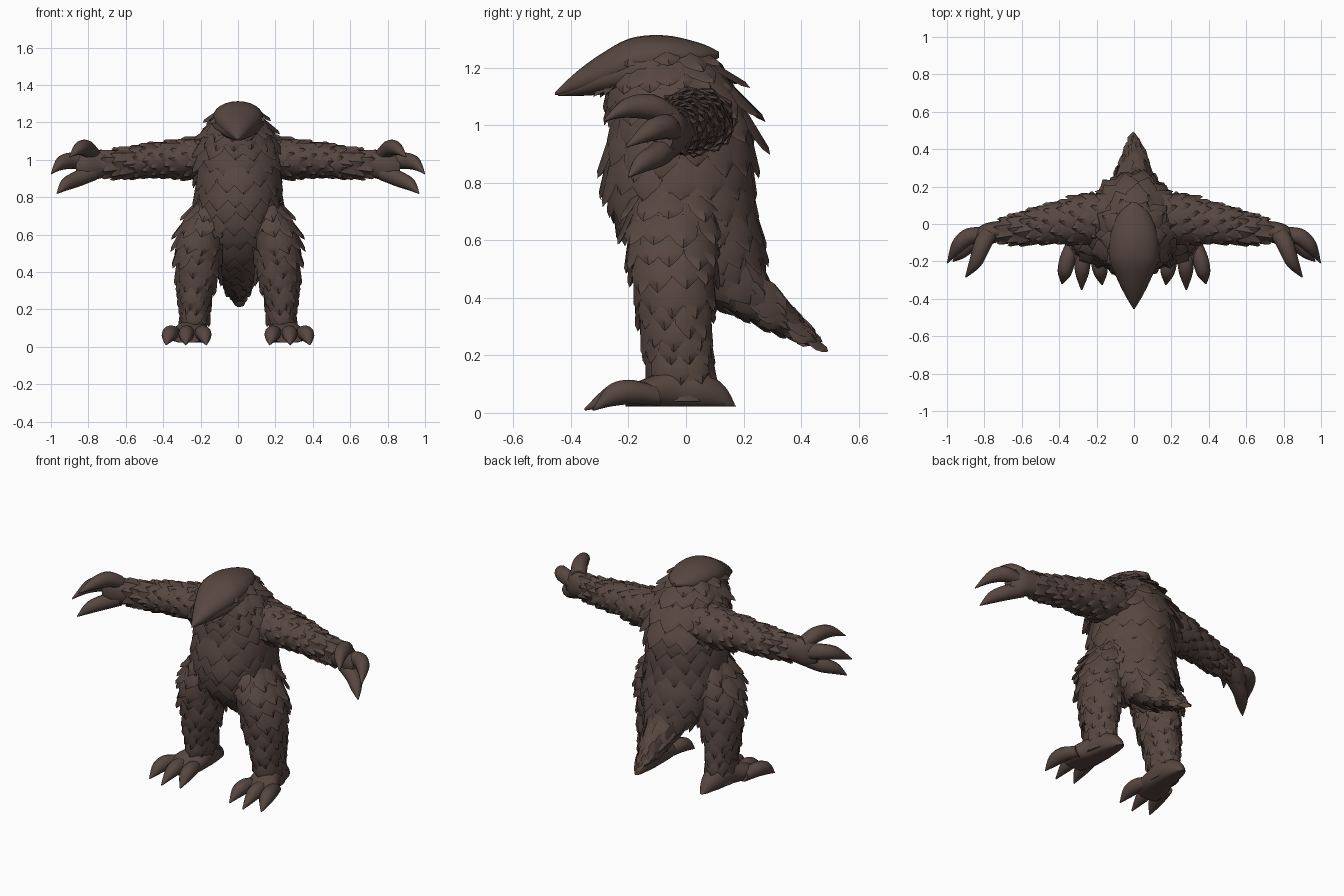
import bpy, bmesh, math, random
from mathutils import Vector

random.seed(4)
if "Cube" in bpy.data.objects:
    bpy.data.objects.remove(bpy.data.objects["Cube"], do_unlink=True)

BROWN = (0.095, 0.062, 0.052, 1)
brown = bpy.data.materials.new("dark_brown")
brown.use_nodes = True
brown.diffuse_color = BROWN
bsdf = brown.node_tree.nodes["Principled BSDF"]
bsdf.inputs["Base Color"].default_value = BROWN
bsdf.inputs["Roughness"].default_value = 0.8

X, Y, Z = Vector((1, 0, 0)), Vector((0, 1, 0)), Vector((0, 0, 1))


class Loft:
    """Smooth tube through stations (x, y, z, radius_u, radius_v)."""

    def __init__(self, stations, u, v):
        self.s, self.u, self.v = stations, u, v
        self.end = len(stations) - 1

    def station(self, t):
        t = min(max(t, 0), self.end)
        i = min(int(t), self.end - 1)
        f = t - i
        a, b, c, d = (self.s[min(max(i + k, 0), self.end)] for k in (-1, 0, 1, 2))
        return [0.5 * (2 * q + (r - p) * f + (2 * p - 5 * q + 4 * r - w) * f * f
                       + (3 * q - p - 3 * r + w) * f ** 3)
                for p, q, r, w in zip(a, b, c, d)]

    def point(self, t, ang):
        x, y, z, ru, rv = self.station(t)
        return (Vector((x, y, z)) + self.u * max(ru, .002) * math.cos(ang)
                + self.v * max(rv, .002) * math.sin(ang))

    def frame(self, t, ang):
        flow = (self.point(t + .05, ang) - self.point(t - .05, ang)).normalized()
        across = (self.point(t, ang + .05) - self.point(t, ang - .05)).normalized()
        normal = across.cross(flow).normalized()
        centre = Vector(self.station(t)[:3])
        if normal.dot(self.point(t, ang) - centre) < 0:
            normal = -normal
        return flow, flow.cross(normal).normalized(), normal

    def skin(self, bm, sides=20, steps=5, floor=None):
        rings = []
        for k in range(self.end * steps + 1):
            ring = [self.point(k / steps, math.tau * j / sides) for j in range(sides)]
            if floor is not None:
                for p in ring:
                    p.z = max(p.z, floor)
            rings.append([bm.verts.new(p) for p in ring])
        for a, b in zip(rings, rings[1:]):
            for j in range(sides):
                n = (j + 1) % sides
                bm.faces.new((a[j], a[n], b[n], b[j]))
        bm.faces.new(rings[0])
        bm.faces.new(rings[-1])

    def feathers(self, bm, length, width, gap, start, stop):
        """Overlapping staggered rows, all pointing along the tube."""
        t, row = start, 0
        while t < stop:
            st = self.station(t)
            size = min(1, .45 + (st[3] + st[4]) * 2.2)
            around = math.pi * (st[3] + st[4])
            count = max(5, round(around / (width * size * .8)))
            for j in range(count):
                ang = math.tau * (j + .5 * (row % 2) + random.uniform(-.15, .15)) / count
                shift = random.uniform(-.2, .2) * gap
                feather(bm, self.point(t, ang), self.frame(t, ang), shift,
                        length * size * random.uniform(.88, 1.12), width * size)
            a, b = (Vector(self.station(q)[:3]) for q in (t, t + .05))
            t += .05 * gap * size / max((b - a).length, .002)
            row += 1


def feather(bm, root, axes, shift, length, width):
    """Pointed leaf with a raised spine and a closed underside."""
    flow, across, normal = axes
    left, spine, right = [], [], []
    for s, w in ((0, .35), (.35, .54), (.62, .48), (.84, .22)):
        base = root + flow * (shift + s * length)
        lift = length * (.17 * s - .03)
        left.append(bm.verts.new(base + across * w * width + normal * (lift - .008)))
        spine.append(bm.verts.new(base + normal * (lift + .01)))
        right.append(bm.verts.new(base - across * w * width + normal * (lift - .008)))
    tip = bm.verts.new(root + flow * (shift + length) + normal * length * .14)
    for k in range(3):
        bm.faces.new((left[k], spine[k], spine[k + 1], left[k + 1]))
        bm.faces.new((spine[k], right[k], right[k + 1], spine[k + 1]))
        bm.faces.new((left[k], left[k + 1], right[k + 1], right[k]))
    bm.faces.new((left[3], spine[3], tip))
    bm.faces.new((spine[3], right[3], tip))
    bm.faces.new((left[3], tip, right[3]))
    bm.faces.new((left[0], right[0], spine[0]))


def finish(name, bm, mirrored=False):
    bmesh.ops.recalc_face_normals(bm, faces=bm.faces)
    mesh = bpy.data.meshes.new(name)
    bm.to_mesh(mesh)
    bm.free()
    mesh.materials.append(brown)
    ob = bpy.data.objects.new(name, mesh)
    bpy.context.collection.objects.link(ob)
    bpy.ops.object.select_all(action='DESELECT')
    ob.select_set(True)
    bpy.context.view_layer.objects.active = ob
    bpy.ops.object.shade_smooth_by_angle(angle=math.radians(50))
    if mirrored:
        mod = ob.modifiers.new("other_side", 'MIRROR')
        mod.use_mirror_merge = False


def claw(name, path):
    """Curved digit: thick at the root, pointed at the tip."""
    d = Vector(path[-1][:3]) - Vector(path[0][:3])
    u = d.cross(Z).normalized()
    bm = bmesh.new()
    Loft([(*p, p[3]) for p in path], u, u.cross(d).normalized()).skin(bm, 12, 5, .004)
    finish(name, bm, True)


# Torso flowing into the tail
bm = bmesh.new()
torso = Loft([(0, -.07, 1.25, .10, .12), (0, -.05, 1.16, .17, .195),
              (0, -.02, 1.05, .215, .23), (0, -.02, .94, .22, .245),
              (0, -.02, .8, .22, .245), (0, .015, .65, .215, .23),
              (0, .095, .5, .165, .17), (0, .215, .395, .1, .115),
              (0, .33, .315, .055, .065), (0, .42, .26, .015, .018)], X, Y)
torso.skin(bm, 28)
torso.feathers(bm, .155, .12, .08, .35, 8.5)
finish("torso_and_tail", bm)

# Legs
bm = bmesh.new()
leg = Loft([(.13, -.035, .8, .075, .12), (.165, -.045, .68, .115, .15),
            (.2, -.045, .55, .118, .145), (.21, -.04, .42, .108, .13),
            (.225, -.035, .3, .085, .115), (.23, -.025, .2, .072, .107),
            (.235, -.02, .1, .07, .1), (.24, -.02, .04, .072, .1)], X, Y)
leg.skin(bm)
leg.feathers(bm, .135, .1, .075, .3, 5.15)
finish("legs", bm, True)

# Feet with a heel spur and a flat sole
bm = bmesh.new()
Loft([(.225, .175, .012, .005, .006), (.228, .135, .05, .035, .042),
      (.232, .06, .075, .065, .068), (.24, -.04, .08, .08, .075),
      (.26, -.13, .068, .1, .056), (.27, -.21, .055, .085, .037)],
     X, Z).skin(bm, 20, 5, .022)
finish("feet", bm, True)

# Toes fanning outwards
for label, root, tip, reach in (("inner", .21, .17, -.325), ("middle", .27, .28, -.352),
                                ("outer", .325, .385, -.32)):
    mid = (root + tip) / 2
    claw(label + "_toes", [(root, -.1, .06, .036), (mid, -.19, .073, .043),
                           (mid * .4 + tip * .6, -.265, .058, .036),
                           (tip, reach, .012, .004)])

# Arms
bm = bmesh.new()
arm = Loft([(.06, .03, 1.03, .14, .115), (.24, .025, 1.01, .125, .098),
            (.42, .005, 1.0, .1, .082), (.58, -.02, .985, .08, .074),
            (.72, -.04, .975, .058, .066), (.78, -.05, .97, .05, .06)], Y, Z)
arm.skin(bm)
arm.feathers(bm, .125, .092, .068, .3, 3.7)
finish("arms", bm, True)

# Palms and fingers
bm = bmesh.new()
Loft([(.66, -.03, .978, .05, .06), (.75, -.045, .975, .058, .078),
      (.81, -.06, .97, .056, .085), (.865, -.075, .96, .03, .05)], Y, Z).skin(bm, 16)
finish("palms", bm, True)
claw("thumbs", [(.77, -.04, 1.02, .045), (.81, -.11, 1.06, .046),
                (.85, -.21, 1.06, .034), (.9, -.285, 1.015, .003)])
claw("upper_fingers", [(.79, -.05, .98, .045), (.88, -.065, .995, .045),
                       (.95, -.125, .98, .036), (.998, -.208, .925, .003)])
claw("lower_fingers", [(.78, -.06, .93, .045), (.865, -.1, .895, .043),
                       (.925, -.155, .865, .032), (.968, -.2, .82, .003)])

# Head tapering into the hooked beak
bm = bmesh.new()
head = Loft([(0, .08, 1.2, .08, .05), (0, -.03, 1.2, .13, .085),
             (0, -.16, 1.19, .14, .085), (0, -.27, 1.165, .1, .058),
             (0, -.36, 1.135, .05, .033), (0, -.445, 1.108, .004, .006)], X, Z)
head.skin(bm)
finish("head_and_beak", bm)

# Smooth hood over the crown and the beak
bm = bmesh.new()
Loft([(0, .115, 1.245, .015, .01), (0, .05, 1.24, .085, .045),
      (0, -.07, 1.235, .128, .077), (0, -.19, 1.22, .13, .083),
      (0, -.29, 1.185, .092, .066), (0, -.38, 1.148, .048, .038),
      (0, -.455, 1.11, .003, .005)], X, Z).skin(bm, 24)
finish("hood", bm)

# Ruff of feathers around the cheeks and nape
bm = bmesh.new()
ruff = Loft([(0, -.09, 1.29, .07, .12), (0, -.08, 1.22, .135, .175),
             (0, -.06, 1.12, .18, .205)], X, Y)
ruff.feathers(bm, .115, .095, .05, .45, 1.8)
finish("neck_ruff", bm)
